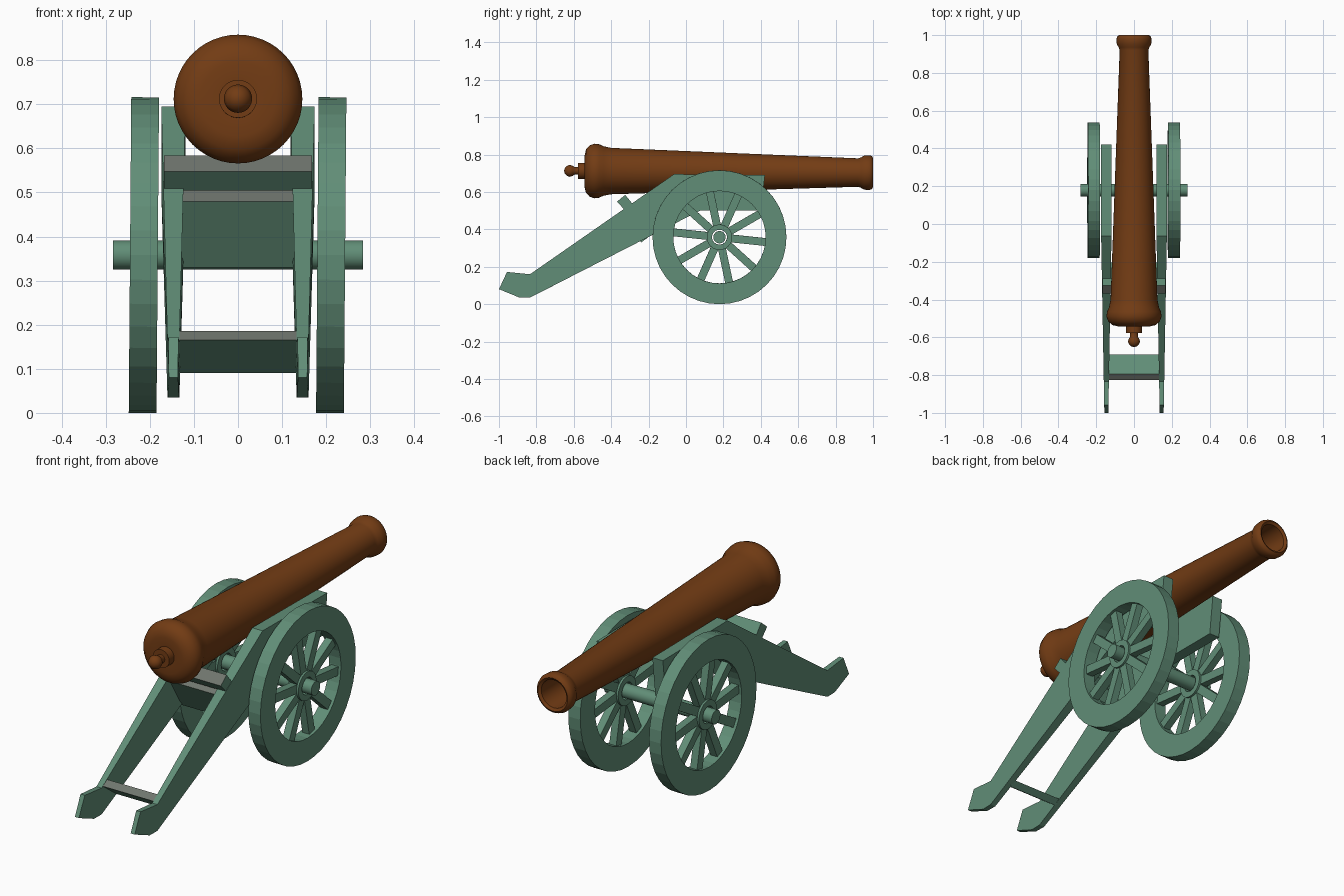
import bpy, bmesh, math
from mathutils import Matrix, Vector

if "Cube" in bpy.data.objects:
    bpy.data.objects.remove(bpy.data.objects["Cube"])


def material(name, rgb):
    m = bpy.data.materials.new(name)
    m.diffuse_color = (*rgb, 1)
    m.use_nodes = True
    m.node_tree.nodes["Principled BSDF"].inputs["Base Color"].default_value = m.diffuse_color
    return m


BROWN = material("brown_metal", (0.17, 0.045, 0.007))
GREEN = material("green_paint", (0.12, 0.27, 0.185))
GREY = material("grey_wood", (0.16, 0.18, 0.155))


def finish(bm, name, *mats, smooth=False, loc=(0, 0, 0), rot=(0, 0, 0)):
    bmesh.ops.remove_doubles(bm, verts=bm.verts, dist=1e-5)
    bmesh.ops.recalc_face_normals(bm, faces=bm.faces)
    mesh = bpy.data.meshes.new(name)
    bm.to_mesh(mesh)
    bm.free()
    ob = bpy.data.objects.new(name, mesh)
    bpy.context.collection.objects.link(ob)
    ob.location, ob.rotation_euler = loc, rot
    for m in mats:
        mesh.materials.append(m)
    if smooth:
        bpy.ops.object.select_all(action='DESELECT')
        bpy.context.view_layer.objects.active = ob
        ob.select_set(True)
        bpy.ops.object.shade_smooth_by_angle(angle=math.radians(40))
    return ob


def lathe(name, profile, axis, segs, mat, closed=False, **kw):
    """Turn (position along axis, radius) points around the x or y axis."""
    bm = bmesh.new()
    rings = []
    for a, r in profile:
        ring = []
        for i in range(segs):
            t = 2 * math.pi * i / segs
            c, s = r * math.cos(t), r * math.sin(t)
            ring.append(bm.verts.new((a, c, s) if axis == 'x' else (c, a, s)))
        rings.append(ring)
    pairs = list(zip(rings, rings[1:]))
    if closed:
        pairs.append((rings[-1], rings[0]))
    for p, q in pairs:
        for i in range(segs):
            j = (i + 1) % segs
            bm.faces.new((p[i], p[j], q[j], q[i]))
    return finish(bm, name, mat, **kw)


def extrude(points, x0, x1):
    """Prism from a (y, z) outline between two x positions."""
    bm = bmesh.new()
    a = [bm.verts.new((x0, y, z)) for y, z in points]
    b = [bm.verts.new((x1, y, z)) for y, z in points]
    bm.faces.new(a)
    bm.faces.new(b[::-1])
    for i in range(len(points)):
        j = (i + 1) % len(points)
        bm.faces.new((a[i], a[j], b[j], b[i]))
    return bm


# Barrel with knob, rounded breech, tapered tube, muzzle swell and bore
barrel = [(-.652, 0), (-.648, .014), (-.638, .026), (-.622, .032), (-.606, .027),
          (-.596, .02), (-.578, .02), (-.578, .043), (-.54, .043), (-.542, .085),
          (-.535, .115), (-.515, .137), (-.49, .146), (-.465, .143), (-.44, .132),
          (-.40, .124), (.92, .076), (.935, .081), (.952, .091), (.98, .093),
          (.994, .088), (1.0, .078), (.992, .066), (.55, .062), (.55, 0)]
lathe("barrel", barrel, 'y', 48, BROWN, smooth=True,
      loc=(0, 0, .709), rot=(-.006, 0, 0))

# Side cheeks: one outline, thinner towards the tail
cheek = [(-1.0, .08), (-.957, .172), (-.834, .16), (-.064, .695), (.422, .69),
         (.40, .50), (.075, .50), (-.834, .035), (-.89, .035)]
for side, label in ((-1, "left"), (1, "right")):
    bm = extrude(cheek, 0, 1)
    for v in bm.verts:
        t = max(0, (-.064 - v.co.y) / .936)
        v.co.x = side * (.174 - .017 * t if v.co.x > .5 else .119 + .017 * t)
    finish(bm, label + "_cheek", GREEN)

# Slanted cross planks between the cheeks, narrow upper edge in grey
planks = {
    "breech_rest": (.168, [(-.369, .548), (-.325, .584), (-.285, .535), (-.329, .505)]),
    "middle_plank": (.127, [(-.335, .48), (-.30, .505), (-.205, .355), (-.24, .33)]),
    "tail_plank": (.137, [(-.825, .165), (-.794, .186), (-.692, .11), (-.723, .09)]),
}
for name, (half, outline) in planks.items():
    ob = finish(extrude(outline, -half, half), name, GREEN, GREY)
    for f in ob.data.polygons:
        if f.normal.z > .3 and f.normal.y < -.2:
            f.material_index = 1

# Axle
WY, WZ = .179, .358
lathe("axle", [(-.283, 0), (-.283, .033), (.283, .033), (.283, 0)], 'x', 24, GREEN,
      smooth=True, loc=(0, WY, WZ))

# Wheels: rim, hub ring and ten spokes, leaning very slightly
for cx, label in ((-.2135, "left"), (.2115, "right")):
    place = dict(loc=(cx, WY, WZ), rot=(0, .008, 0))
    w = .0315
    lathe(label + "_wheel_rim", [(-w, .247), (-w, .358), (w, .358), (w, .247)],
          'x', 40, GREEN, closed=True, **place)
    h = .028
    lathe(label + "_wheel_hub", [(-h, .04), (-h, .068), (h, .068), (h, .04)],
          'x', 24, GREEN, closed=True, smooth=True, **place)
    bm = bmesh.new()
    for k in range(10):
        turn = Matrix.Rotation(math.radians(36 * k - 6), 4, 'X')
        box = Matrix.Translation((0, .156, 0)) @ Matrix.Diagonal((.036, .2, .042, 1))
        bmesh.ops.create_cube(bm, size=1, matrix=turn @ box)
    finish(bm, label + "_wheel_spokes", GREEN, **place)
